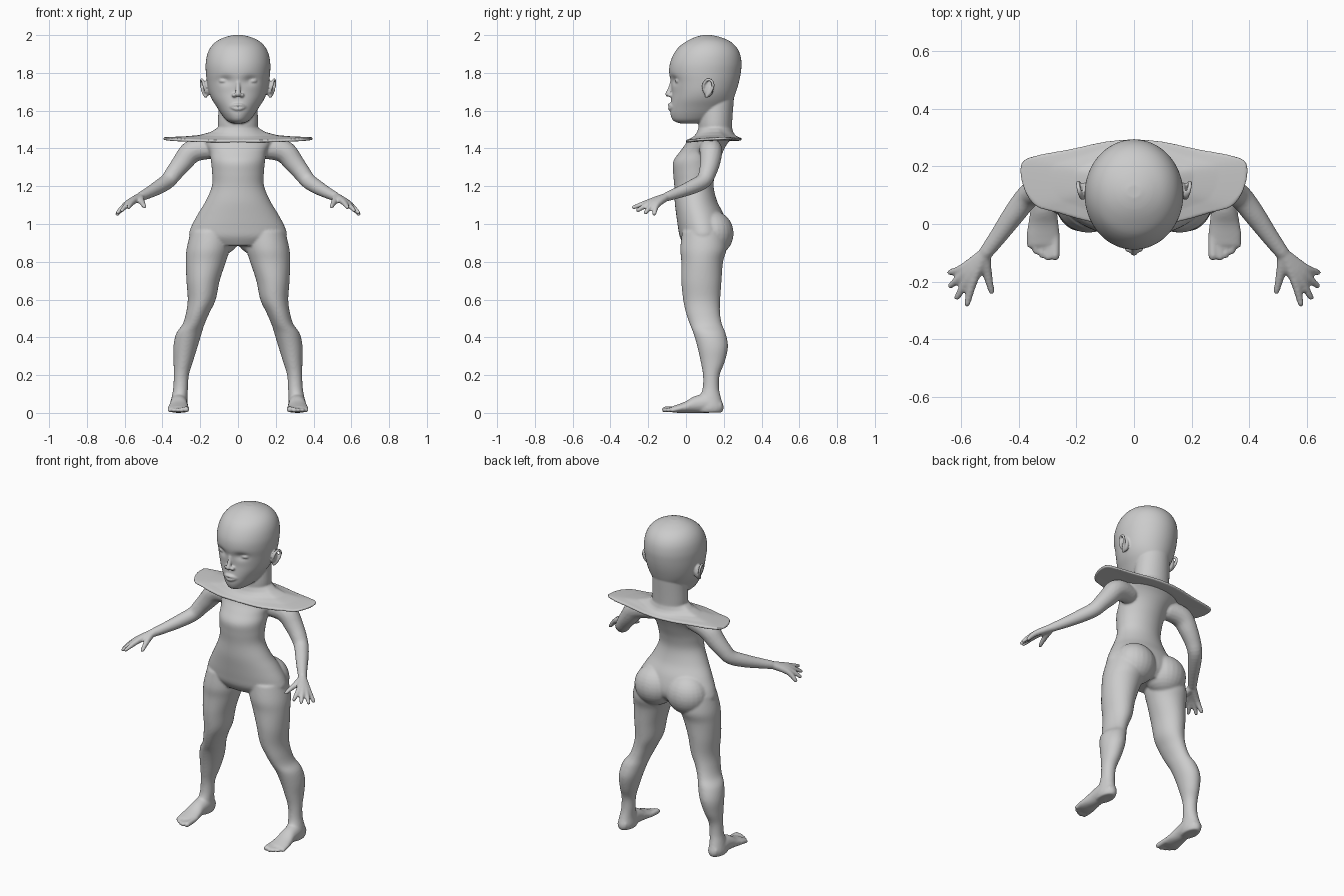
import bpy, bmesh
from math import sin, cos, pi, exp, atan2
from mathutils import Vector, Matrix


def spline(rows, k=5):
    """Catmull-Rom resampling of a short list of tuples."""
    out, n = [], len(rows)
    for i in range(n - 1):
        p = [Vector(rows[min(max(j, 0), n - 1)]) for j in (i - 1, i, i + 1, i + 2)]
        for s in range(k):
            t = s / k
            out.append(0.5 * (2 * p[1] + (p[2] - p[0]) * t
                              + (2 * p[0] - 5 * p[1] + 4 * p[2] - p[3]) * t * t
                              + (3 * p[1] - p[0] - 3 * p[2] + p[3]) * t ** 3))
    return out + [Vector(rows[-1])]


def loft(bm, rings):
    """Skin closed rings of points and cap both ends."""
    vr = [[bm.verts.new(p) for p in r] for r in rings]
    n = len(vr[0])
    for a, b in zip(vr, vr[1:]):
        for i in range(n):
            bm.faces.new((a[i], a[(i + 1) % n], b[(i + 1) % n], b[i]))
    bm.faces.new(vr[0])
    bm.faces.new(vr[-1])


def column(bm, rows, seg=40, warp=None, axis='z'):
    """Rows: (height, centre x, half width, low side, high side)."""
    rings = []
    for h, xc, hw, lo, hi in spline(rows):
        ring = []
        for i in range(seg):
            a = 2 * pi * i / seg
            x, o = xc + hw * cos(a), (lo + hi) / 2 + (hi - lo) / 2 * sin(a)
            p = Vector((x, o, h)) if axis == 'z' else Vector((x, h, o))
            ring.append(warp(p) if warp else p)
        rings.append(ring)
    loft(bm, rings)


def tube(bm, pts, ref=(0, 0, 1), seg=16):
    """Rounded tapering tube through points (x, y, z, radius)."""
    pts = spline(pts, 4)
    d0 = (pts[0] - pts[1]).to_3d().normalized() * pts[0][3]
    d1 = (pts[-1] - pts[-2]).to_3d().normalized() * pts[-1][3]
    c = [(p.to_3d(), p[3]) for p in pts]
    c = [(c[0][0] + d0 * .9, c[0][1] * .4), (c[0][0] + d0 * .5, c[0][1] * .85)] + c
    c += [(c[-1][0] + d1 * .5, c[-1][1] * .85), (c[-1][0] + d1 * .9, c[-1][1] * .4)]
    rings = []
    for i, (p, r) in enumerate(c):
        t = (c[min(i + 1, len(c) - 1)][0] - c[max(i - 1, 0)][0]).normalized()
        u = t.cross(Vector(ref)).normalized()
        v = t.cross(u)
        rings.append([p + r * (u * cos(2 * pi * k / seg) + v * sin(2 * pi * k / seg))
                      for k in range(seg)])
    loft(bm, rings)


def blob(bm, loc, scale):
    m = Matrix.Translation(loc) @ Matrix.Diagonal((*scale, 1))
    bmesh.ops.create_uvsphere(bm, u_segments=24, v_segments=16, radius=1, matrix=m)


def mirror_x(bm):
    d = bmesh.ops.duplicate(bm, geom=bm.verts[:] + bm.edges[:] + bm.faces[:])
    vs = [g for g in d['geom'] if isinstance(g, bmesh.types.BMVert)]
    bmesh.ops.scale(bm, vec=(-1, 1, 1), verts=vs)


def finish(bm, name, voxel, iterations):
    """Fuse overlapping pieces into one smooth skin."""
    bmesh.ops.recalc_face_normals(bm, faces=bm.faces[:])
    me = bpy.data.meshes.new(name)
    bm.to_mesh(me)
    bm.free()
    ob = bpy.data.objects.new(name, me)
    bpy.context.collection.objects.link(ob)
    r = ob.modifiers.new("fuse", 'REMESH')
    r.mode, r.voxel_size, r.use_smooth_shade = 'VOXEL', voxel, True
    s = ob.modifiers.new("soften", 'SMOOTH')
    s.factor, s.iterations = .5, iterations


# ---- body: limbs on one side, mirrored, then the torso
bm = bmesh.new()
# leg
column(bm, [(.96, .14, .11, -.02, .21), (.87, .157, .115, -.03, .215),
            (.8, .17, .106, -.025, .196), (.7, .185, .088, -.025, .188),
            (.6, .192, .074, -.015, .181), (.53, .213, .062, 0, .18),
            (.47, .235, .058, .02, .19), (.42, .26, .067, .04, .21),
            (.35, .278, .064, .06, .222), (.27, .29, .051, .078, .205),
            (.2, .3, .04, .09, .178), (.13, .304, .039, .088, .175),
            (.08, .31, .042, .07, .185), (.03, .312, .047, .05, .2),
            (.002, .312, .04, .06, .19)])
# foot and toes
column(bm, [(.19, .312, .03, .01, .06), (.12, .312, .045, 0, .1), (.05, .314, .046, 0, .09),
            (0, .315, .053, 0, .062), (-.04, .316, .058, 0, .046),
            (-.075, .316, .054, .003, .034)], axis='y')
for x, y, r in ((.274, -.112, .016), (.298, -.117, .013), (.32, -.108, .012),
                (.341, -.094, .012), (.361, -.074, .012)):
    tube(bm, [(x, -.04, .022, r), (x, y, r + .002, r)])
# buttock
blob(bm, (.11, .14, .95), (.125, .112, .12))
# arm
tube(bm, [(.14, .12, 1.4, .055), (.21, .13, 1.395, .06), (.255, .132, 1.375, .06),
          (.295, .127, 1.325, .054), (.335, .115, 1.275, .047), (.372, .092, 1.228, .042),
          (.42, .03, 1.195, .038), (.47, -.04, 1.167, .031), (.515, -.1, 1.145, .025)])
# hand: each finger runs from the wrist over its knuckle to the tip
for k, t in (((.557, -.192, 1.118), (.58, -.278, 1.088)), ((.575, -.186, 1.113), (.615, -.256, 1.072)),
             ((.588, -.172, 1.107), (.638, -.215, 1.06)), ((.595, -.155, 1.1), (.64, -.168, 1.052)),
             ((.51, -.17, 1.118), (.495, -.235, 1.092))):
    tube(bm, [(.52, -.105, 1.143, .022), (*k, .017), (*t, .011)])
mirror_x(bm)
# torso
column(bm, [(1.45, 0, .2, .01, .24), (1.42, 0, .178, -.005, .215), (1.38, 0, .152, -.035, .195),
            (1.33, 0, .143, -.068, .175), (1.27, 0, .137, -.068, .155), (1.2, 0, .138, -.062, .146),
            (1.12, 0, .172, -.06, .165), (1.05, 0, .214, -.052, .2), (.98, 0, .25, -.042, .22),
            (.93, 0, .255, -.032, .215), (.885, 0, .19, -.005, .18)], seg=56)
finish(bm, "body", .0065, 6)

# ---- head, neck and flared collar
bm = bmesh.new()
# ear
blob(bm, (.166, .118, 1.718), (.018, .028, .045))
tube(bm, [(.17, .095, 1.7, .007), (.181, .092, 1.735, .008), (.189, .11, 1.762, .008),
          (.194, .135, 1.758, .008), (.193, .143, 1.73, .008), (.184, .128, 1.695, .008),
          (.171, .108, 1.675, .009)], ref=(1, 0, 0))
# eye and nostril
blob(bm, (.07, -.04, 1.757), (.031, .018, .013))
blob(bm, (.02, -.084, 1.682), (.013, .014, .011))
mirror_x(bm)


def sockets(p):
    if p.y < .08:
        d = ((abs(p.x) - .066) / .034) ** 2 + ((p.z - 1.76) / .022) ** 2
        p.y += .015 * exp(-d)
    return p


# skull
column(bm, [(1.533, 0, .03, -.035, .1), (1.548, 0, .06, -.068, .15), (1.58, 0, .087, -.082, .2),
            (1.62, 0, .113, -.083, .23), (1.66, 0, .138, -.079, .25), (1.7, 0, .154, -.076, .265),
            (1.75, 0, .164, -.08, .28), (1.8, 0, .17, -.089, .29), (1.85, 0, .171, -.085, .294),
            (1.9, 0, .162, -.065, .286), (1.94, 0, .142, -.035, .264), (1.97, 0, .11, .008, .228),
            (1.99, 0, .066, .05, .18), (2.0, 0, .025, .09, .135)], seg=96, warp=sockets)
# nose
tube(bm, [(0, -.07, 1.765, .011), (0, -.082, 1.72, .012), (0, -.097, 1.687, .014)])
# lips
for z, dz, y, r in ((1.629, .003, -.088, .008), (1.613, -.003, -.086, .009)):
    tube(bm, [(-.046, -.066, 1.621, .004), (-.02, y + .004, z, r), (0, y, z + dz, r),
              (.02, y + .004, z, r), (.046, -.066, 1.621, .004)])
# neck
column(bm, [(1.68, 0, .1, .07, .255), (1.55, 0, .106, .066, .245), (1.5, 0, .106, .065, .245),
            (1.46, 0, .115, .05, .26)])
# collar
half = spline([(0, 0), (.1, .002), (.17, .012), (.27, .04), (.34, .062), (.377, .11), (.395, .18),
               (.383, .22), (.33, .24), (.22, .26), (.1, .286), (0, .295)], 4)
rim = [Vector((p.x, p.y, 1.444 + .04 * p.y + .05 * p.x ** 2)) for p in half]
rim += [Vector((-p.x, p.y, p.z)) for p in rim[-2:0:-1]]
rings = []
for f, dz in ((.3, -.014), (1, -.014), (1.0, 0), (.65, .006), (.35, .016), (.14, .034), (0, .06)):
    ring = []
    for p in rim:
        a = atan2(p.y - .155, p.x)
        q = Vector((.104 * cos(a), .155 + .088 * sin(a), 1.452)).lerp(p, f)
        ring.append(q + Vector((0, 0, dz)))
    rings.append(ring)
loft(bm, rings)
finish(bm, "head_and_collar", .005, 5)
